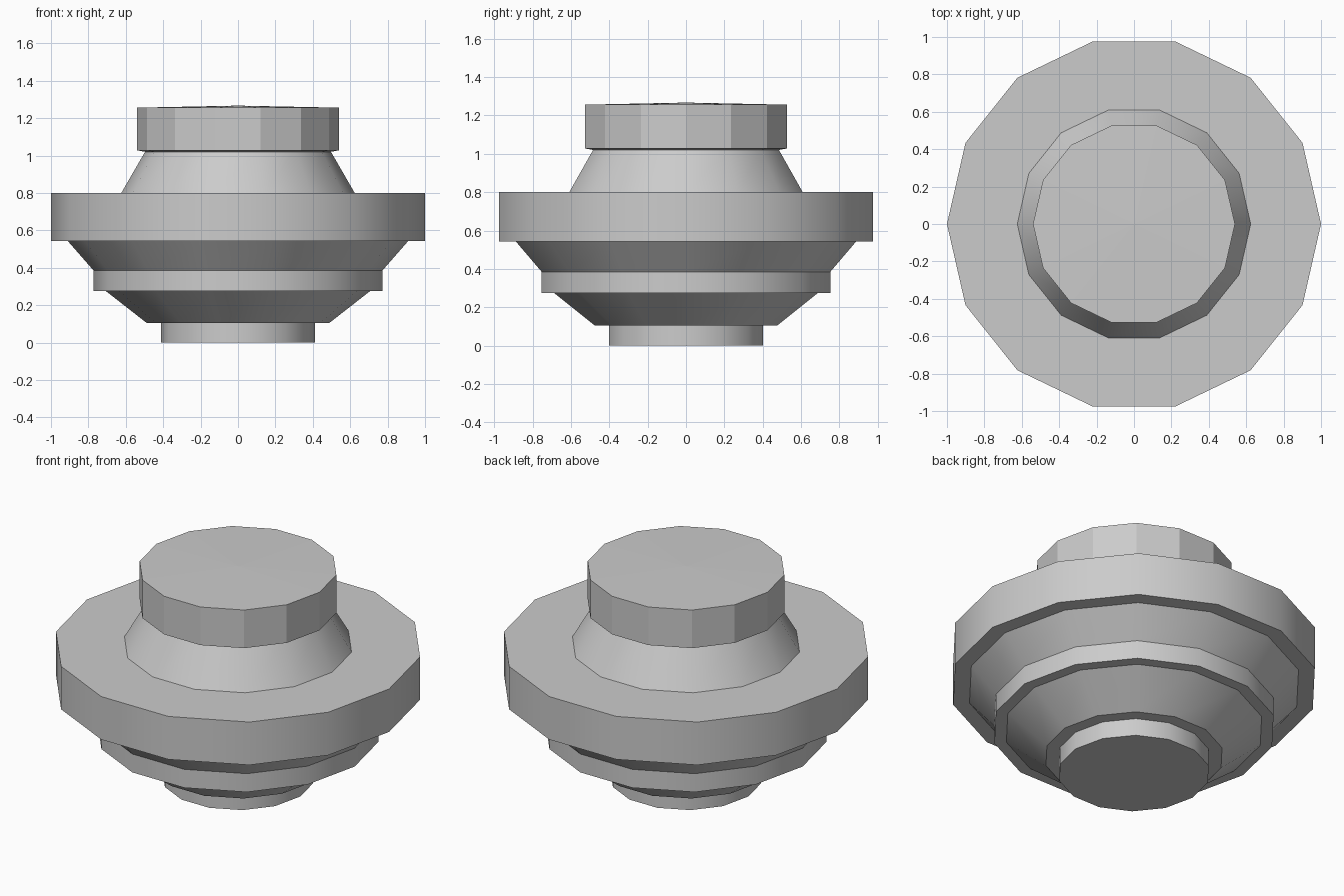
import bpy, bmesh, math

if "Cube" in bpy.data.objects:
    bpy.data.objects.remove(bpy.data.objects["Cube"])

SIDES = 14


def lathe(name, profile, smooth=False):
    """Revolve (radius, z) points, bottom to top; radius 0 makes a pole."""
    bm = bmesh.new()
    rings = []
    for r, z in profile:
        if r == 0:
            rings.append([bm.verts.new((0, 0, z))] * SIDES)
        else:
            rings.append([bm.verts.new((r * math.cos(2 * math.pi * i / SIDES),
                                        r * math.sin(2 * math.pi * i / SIDES), z))
                          for i in range(SIDES)])
    for low, high in zip(rings, rings[1:]):
        for i in range(SIDES):
            j = (i + 1) % SIDES
            corners = dict.fromkeys((low[i], low[j], high[j], high[i]))
            bm.faces.new(list(corners))
    mesh = bpy.data.meshes.new(name)
    bm.to_mesh(mesh)
    bm.free()
    obj = bpy.data.objects.new(name, mesh)
    bpy.context.collection.objects.link(obj)
    if smooth:
        bpy.ops.object.select_all(action='DESELECT')
        obj.select_set(True)
        bpy.context.view_layer.objects.active = obj
        bpy.ops.object.shade_smooth_by_angle(angle=math.radians(30))
    return obj


# Stepped body: foot, lower cone, narrow band, upper cone, wide rim, neck
lathe("stepped_body", [
    (0, 0), (0.413, 0), (0.413, 0.104),
    (0.487, 0.104), (0.706, 0.275),
    (0.772, 0.275), (0.772, 0.385),
    (0.91, 0.543), (1.0, 0.543), (1.0, 0.80),
    (0.624, 0.80), (0.497, 1.02),
], smooth=True)

# Faceted cap with a very shallow peaked top, seated on the neck
lathe("cap", [(0.497, 1.02), (0.54, 1.028), (0.54, 1.256), (0, 1.267)])
